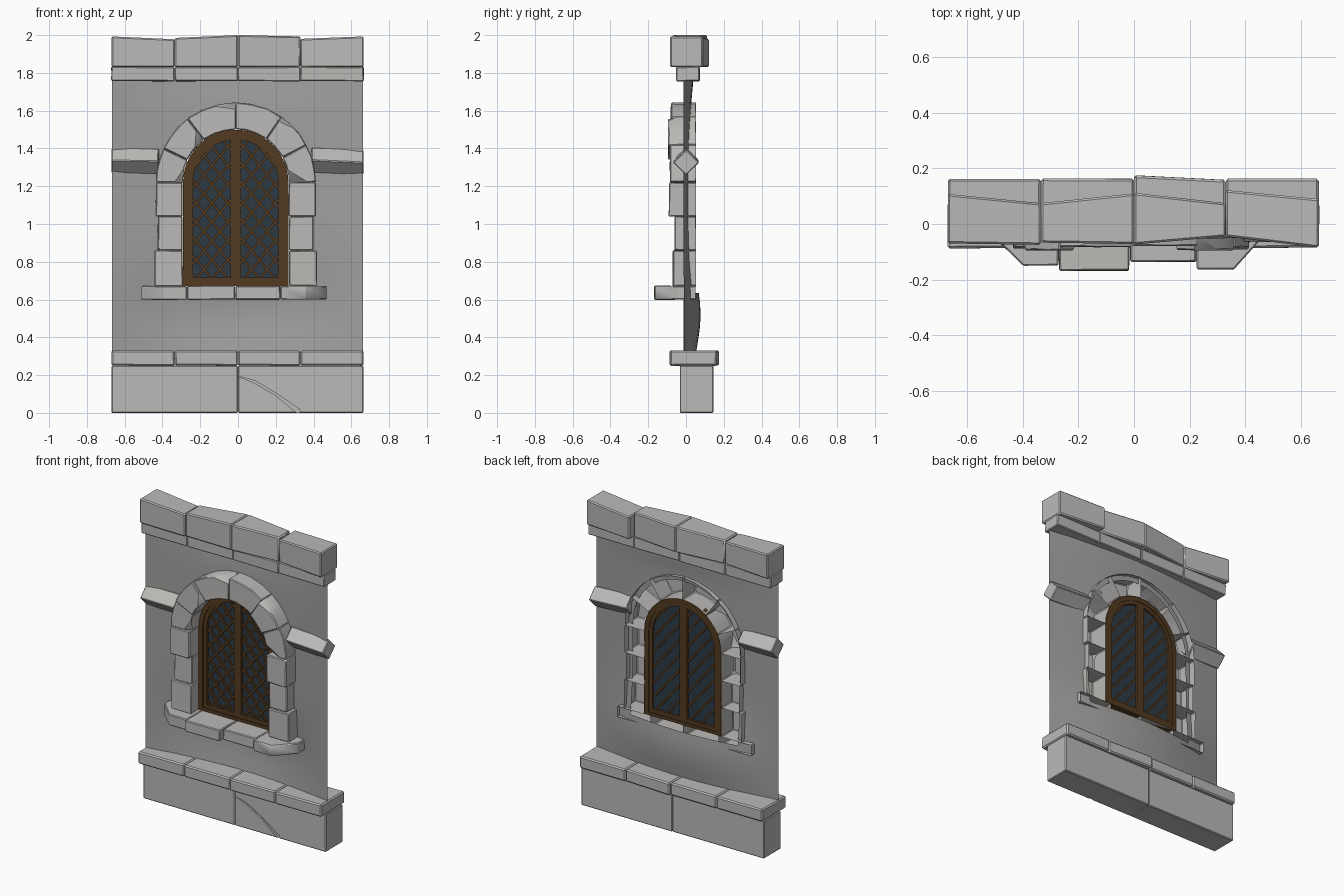
import bpy, bmesh, random
from math import pi, sin, cos, acos, exp
from mathutils import Vector

if "Cube" in bpy.data.objects:
    bpy.data.objects.remove(bpy.data.objects["Cube"])

random.seed(4)
CX, SPRING = -0.012, 1.22      # arch centre


def material(name, col):
    m = bpy.data.materials.new(name)
    m.diffuse_color = (*col, 1)
    m.use_nodes = True
    m.node_tree.nodes["Principled BSDF"].inputs["Base Color"].default_value = m.diffuse_color
    return m


WOOD = material("wood", (0.085, 0.042, 0.014))
GLASS = material("glass", (0.027, 0.042, 0.06))
STONE = material("stone", (0.50, 0.49, 0.475))
PLASTER = material("plaster", (0.36, 0.35, 0.34))


def finish(bm, name, mat):
    me = bpy.data.meshes.new(name)
    bm.to_mesh(me)
    bm.free()
    ob = bpy.data.objects.new(name, me)
    bpy.context.collection.objects.link(ob)
    me.materials.append(mat)
    return ob


def solid(name, loop_a, loop_b, bevel=0.005, chips=0, open_back=False, jitter=0.002):
    """Bevelled prism between two matching loops, with optional chipped front corners."""
    bm = bmesh.new()
    va, vb = ([bm.verts.new([c + random.uniform(-jitter, jitter) for c in p]) for p in l]
              for l in (loop_a, loop_b))
    n = len(va)
    bm.faces.new(va)
    bm.faces.new(vb[::-1])
    for i in range(n):
        bm.faces.new((va[i], vb[i], vb[(i + 1) % n], va[(i + 1) % n]))
    bmesh.ops.recalc_face_normals(bm, faces=bm.faces)
    corners = [v.co.copy() for v in va]
    mid = sum(corners, Vector()) / n + Vector((0, 0.06, 0))
    if bevel:
        sharp = [e for e in bm.edges if e.calc_face_angle(0) > 0.4]
        bmesh.ops.bevel(bm, geom=sharp, offset=bevel, segments=1, affect='EDGES', clamp_overlap=True)
    for c in random.sample(corners, chips):
        d = (c - mid).normalized()
        d = (d + Vector([random.uniform(-.3, .3) for _ in range(3)])).normalized()
        r = bmesh.ops.bisect_plane(bm, geom=bm.verts[:] + bm.edges[:] + bm.faces[:],
                                   plane_co=c - d * random.uniform(0.009, 0.015),
                                   plane_no=d, clear_outer=True)
        cut = [e for e in r['geom_cut'] if isinstance(e, bmesh.types.BMEdge)]
        if cut:
            bmesh.ops.edgenet_fill(bm, edges=cut)
    bmesh.ops.recalc_face_normals(bm, faces=bm.faces)
    bm.normal_update()
    if open_back:
        bmesh.ops.delete(bm, geom=[f for f in bm.faces if f.normal.y > 0.5], context='FACES')
    return finish(bm, name, STONE)


def stone(name, pts, front, back, **kw):
    """Stone from an x-z outline; front/back depth may run from a left to a right value."""
    xs = [p[0] for p in pts]
    lo, hi = min(xs), max(xs)

    def loop(y):
        a, b = y if isinstance(y, tuple) else (y, y)
        return [(x, a + (b - a) * (x - lo) / (hi - lo), z) for x, z in pts]
    return solid(name, loop(front), loop(back), **kw)


def quad(x0, x1, z0, z1, z2=None):
    return [(x0, z0), (x1, z0), (x1, z1 if z2 is None else z2), (x0, z1)]


# base blocks, with a crack cut into the right one
stone("base_left", quad(-0.67, 0, 0, 0.25), -0.033, 0.143, jitter=0)
base = stone("base_right", quad(0, 0.664, 0, 0.25), -0.033, 0.145, jitter=0)
crack = stone("crack_cutter", [(-0.02, 0.20), (0.08, 0.162), (0.2, 0.092), (0.335, -0.02), (0.325, 0.02),
                               (0.2, 0.105), (0.09, 0.17)], -0.06, -0.022, bevel=0, jitter=0)
crack.hide_render = True
crack.display_type = 'WIRE'
mod = base.modifiers.new("crack", 'BOOLEAN')
mod.operation, mod.object = 'DIFFERENCE', crack

# four-block courses: ledge, frieze and coping
XS = [-0.67, -0.335, 0.0, 0.33, 0.665]
ledge_back = [(0.163, 0.163), (0.163, 0.163), (0.175, 0.158), (0.163, 0.163)]
cope_z = [(1.993, 1.978), (1.985, 2.0), (2.0, 1.993), (1.98, 1.993)]
cope_f = [(-0.07, -0.075), (-0.067, -0.072), (-0.074, -0.045), (-0.045, -0.085)]
cope_b = [(0.108, 0.075), (0.075, 0.11), (0.112, 0.075), (0.122, 0.09)]
for i in range(4):
    a, b = XS[i], XS[i + 1]
    stone(f"ledge_{i+1}", quad(a, b, 0.25, 0.33), (-0.088, -0.084), ledge_back[i], bevel=0.008, jitter=0.001)
    stone(f"frieze_{i+1}", quad(a, b, 1.756, 1.832), -0.052, 0.072)
    stone(f"coping_{i+1}", quad(a, b, 1.83, *cope_z[i]), cope_f[i], cope_b[i], bevel=0.007, jitter=0)

# diamond string course on both sides
for name, x0, x1, z0, z1 in (("string_course_left", -0.67, -0.42, 1.335, 1.332),
                             ("string_course_right", 0.39, 0.665, 1.338, 1.325)):
    solid(name, *[[(x, -0.068, z), (x, 0, z - 0.068), (x, 0.068, z), (x, 0, z + 0.068)]
                  for x, z in ((x0, z0), (x1, z1))], jitter=0.001)


# arch stones
def polar(r, deg):
    t = deg * pi / 180
    return (CX + r * cos(t), SPRING + r * sin(t))


angles = [180, 155, 127, 90, 55, 28, 0]
fronts = [-0.085, -0.095, -0.082, -0.078, -0.095, -0.085]
for i in range(6):
    a, b = angles[i], angles[i + 1]
    steps = [a + (b - a) * k / 3 for k in range(4)]
    stone(f"arch_stone_{i+1}", [polar(0.424, t) for t in steps] + [polar(0.281, t) for t in steps[::-1]],
          fronts[i], 0.057, chips=1, open_back=True)

# jamb stones
jambs = [(0.67, 0.86, 0.43, -0.07), (0.86, 1.04, 0.412, -0.06), (1.04, 1.22, 0.424, -0.09)]
for side, s in (("left", -1), ("right", 1)):
    for i, (z0, z1, w, f) in enumerate(jambs):
        x0, x1 = sorted((CX + s * 0.281, CX + s * w))
        stone(f"jamb_{side}_{i+1}", quad(x0, x1, z0, z1), f, 0.057, chips=1, open_back=True)

# sill stones, end ones with slanted corners
sill = [[(-0.512, 0.055), (-0.512, -0.04), (-0.40, -0.15), (-0.272, -0.15), (-0.272, 0.055)],
        [(-0.270, 0.055), (-0.270, -0.168), (-0.016, -0.168), (-0.016, 0.055)],
        [(-0.014, 0.055), (-0.014, -0.136), (0.224, -0.136), (0.224, 0.055)],
        [(0.226, 0.055), (0.226, -0.163), (0.36, -0.163), (0.468, -0.04), (0.468, 0.055)]]
for i, p in enumerate(sill):
    solid(f"sill_{i+1}", [(x, y, 0.672) for x, y in p], [(x, y, 0.6) for x, y in p], open_back=True)

# bowed wall sheet with an arched hole, built as rings from hole to rectangle
hole = [(-0.39 + 0.78 * i / 12, 0.635) for i in range(12)]
hole += [(0.39, 0.635 + 0.585 * i / 9) for i in range(9)]
hole += [(0.39 * cos(pi * i / 28), SPRING + 0.39 * sin(pi * i / 28)) for i in range(28)]
hole += [(-0.39, SPRING - 0.585 * i / 9) for i in range(9)]
hole = [(x + CX, z) for x, z in hole]
L, R, B, T, CZ = -0.668, 0.663, 0.3, 1.79, 1.0
outer = []
for x, z in hole:
    dx, dz = x - CX, z - CZ
    t = min(((R if dx > 0 else L) - CX) / dx if abs(dx) > 1e-6 else 99,
            ((T if dz > 0 else B) - CZ) / dz if abs(dz) > 1e-6 else 99)
    outer.append((CX + dx * t, CZ + dz * t))
for c in ((L, B), (R, B), (R, T), (L, T)):
    k = min(range(len(outer)), key=lambda j: (outer[j][0] - c[0]) ** 2 + (outer[j][1] - c[1]) ** 2)
    outer[k] = c


def wall_y(x, z):
    bow = 0.04 + 0.05 * exp(-((z - 0.52) / 0.25) ** 2) + 0.012 * exp(-((z - 1.78) / 0.1) ** 2)
    return -0.013 + max(cos(pi * x / 1.34), 0) * bow


bm = bmesh.new()
rings = []
for k in range(8):
    f = k / 7
    pts = [(h[0] + (o[0] - h[0]) * f, h[1] + (o[1] - h[1]) * f) for h, o in zip(hole, outer)]
    rings.append([bm.verts.new((x, wall_y(x, z), z)) for x, z in pts])
n = len(hole)
for r0, r1 in zip(rings, rings[1:]):
    for i in range(n):
        bm.faces.new((r0[i], r1[i], r1[(i + 1) % n], r0[(i + 1) % n]))
finish(bm, "wall", PLASTER)


# window frame and leaves
def ring(name, outer, inner, y0, y1):
    bm = bmesh.new()
    rows = [[bm.verts.new((x, y, z)) for x, z in l] for l, y in
            ((outer, y0), (inner, y0), (inner, y1), (outer, y1))]
    n = len(outer)
    for a, b in zip(rows, rows[1:] + rows[:1]):
        for i in range(n):
            bm.faces.new((a[i], a[(i + 1) % n], b[(i + 1) % n], b[i]))
    bmesh.ops.recalc_face_normals(bm, faces=bm.faces)
    return finish(bm, name, WOOD)


def full_arch(r, zb):
    return [(CX - r, zb), (CX + r, zb)] + [polar(r, 180 * i / 24) for i in range(25)]


def half_arch(s, r, xin, zb):
    end = acos(xin / r)
    pts = [(xin, zb), (r, zb)] + [(r * cos(end * i / 12), SPRING + r * sin(end * i / 12)) for i in range(13)]
    return [(CX + s * x, z) for x, z in pts]


def beam(bm, p, q, w, y0, y1):
    d = Vector((q[0] - p[0], q[1] - p[1])).normalized() * w / 2
    c = [(p[0] - d.y, p[1] + d.x), (p[0] + d.y, p[1] - d.x), (q[0] + d.y, q[1] - d.x), (q[0] - d.y, q[1] + d.x)]
    a, b = ([bm.verts.new((x, y, z)) for x, z in c] for y in (y0, y1))
    bm.faces.new(a)
    bm.faces.new(b[::-1])
    for i in range(4):
        bm.faces.new((a[i], b[i], b[(i + 1) % 4], a[(i + 1) % 4]))


ring("window_frame", full_arch(0.279, 0.672), full_arch(0.25, 0.692), 0.006, 0.05)
RI, XI, ZB = 0.226, 0.027, 0.718
for side, s in (("left", -1), ("right", 1)):
    ring(f"leaf_frame_{side}", half_arch(s, 0.25, 0, 0.692), half_arch(s, RI, XI, ZB), 0.012, 0.046)
    bm = bmesh.new()
    bm.faces.new([bm.verts.new((x, 0.031, z)) for x, z in half_arch(s, RI + 0.005, XI - 0.005, ZB - 0.005)])
    finish(bm, f"glass_{side}", GLASS)
    # diamond lattice bars clipped to the leaf opening
    bm = bmesh.new()
    for slope, y0, y1 in ((1.2, 0.015, 0.028), (-1.2, 0.019, 0.038)):
        for k in range(-6, 20):
            c = 0.66 + 0.1 * k
            pts = [(x, c + s * slope * x) for x in (XI + (RI - XI) * j / 80 for j in range(81))]
            pts = [(x, z) for x, z in pts if z > ZB and (z < SPRING or x * x + (z - SPRING) ** 2 < RI * RI)]
            if len(pts) > 4:
                (xa, za), (xb, zb) = pts[0], pts[-1]
                beam(bm, (CX + s * xa, za), (CX + s * xb, zb), 0.013, y0, y1)
    bmesh.ops.recalc_face_normals(bm, faces=bm.faces)
    finish(bm, f"lattice_{side}", WOOD)

# smooth shading with crisp edges (cracked block stays flat)
bpy.ops.object.select_all(action='SELECT')
base.select_set(False)
crack.select_set(False)
bpy.context.view_layer.objects.active = bpy.data.objects["wall"]
bpy.ops.object.shade_smooth_by_angle(angle=0.6)
